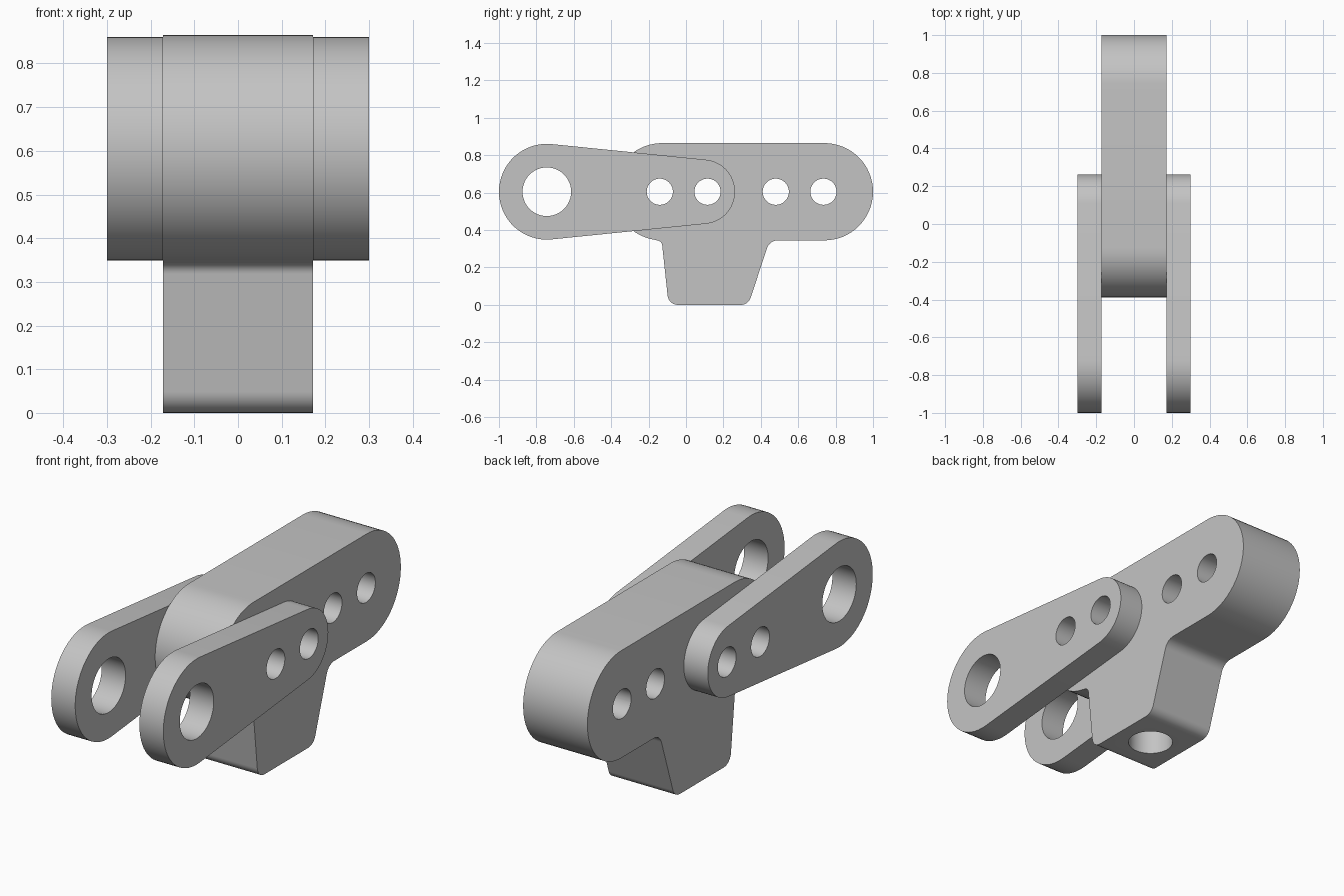
import bpy, bmesh, math
from mathutils import Vector, Matrix

cube = bpy.data.objects.get("Cube")
if cube:
    bpy.data.objects.remove(cube, do_unlink=True)

AXIS_Z = 0.605      # height shared by all pin holes
HALF_BLOCK = 0.172  # half thickness of the central block
OUTER = 0.30        # outer face of the side plates

grey = bpy.data.materials.new("plain grey")
grey.use_nodes = True
grey.diffuse_color = (0.55, 0.55, 0.55, 1)
grey.node_tree.nodes["Principled BSDF"].inputs["Base Color"].default_value = (0.55, 0.55, 0.55, 1)


def arc(y, z, r, start, end, steps=32):
    """Points of a circular arc in the y-z plane, angles in degrees."""
    angles = [math.radians(start + (end - start) * i / steps) for i in range(steps + 1)]
    return [Vector((y + r * math.cos(a), z + r * math.sin(a))) for a in angles]


def fillet(before, corner, after, r, steps=8):
    """Round one corner of an outline with a tangent arc."""
    p, a, b = Vector(corner), Vector(before), Vector(after)
    u, v = (a - p).normalized(), (b - p).normalized()
    half = u.angle(v) / 2
    centre = p + (u + v).normalized() * r / math.sin(half)
    start = p + u * r / math.tan(half) - centre
    end = p + v * r / math.tan(half) - centre
    turn = start.angle_signed(end)
    return [centre + Matrix.Rotation(-turn * i / steps, 2) @ start for i in range(steps + 1)]


def extrude(name, outline, x0, x1):
    """Solid from a y-z outline stretched between two x positions."""
    bm = bmesh.new()
    face = bm.faces.new([bm.verts.new((x0, p.x, p.y)) for p in outline])
    new = bmesh.ops.extrude_face_region(bm, geom=[face])["geom"]
    moved = [g for g in new if isinstance(g, bmesh.types.BMVert)]
    bmesh.ops.translate(bm, verts=moved, vec=(x1 - x0, 0, 0))
    bmesh.ops.recalc_face_normals(bm, faces=bm.faces)
    mesh = bpy.data.meshes.new(name)
    bm.to_mesh(mesh)
    bm.free()
    mesh.materials.append(grey)
    obj = bpy.data.objects.new(name, mesh)
    bpy.context.collection.objects.link(obj)
    return obj


def drill(obj, r, depth, location, rotation):
    """Cut a round hole and discard the cutter."""
    bpy.ops.mesh.primitive_cylinder_add(vertices=48, radius=r, depth=depth,
                                        location=location, rotation=rotation)
    cutter = bpy.context.object
    cutter.hide_render = True
    cutter.data.materials.append(grey)
    mod = obj.modifiers.new("hole", 'BOOLEAN')
    mod.operation, mod.solver, mod.object = 'DIFFERENCE', 'EXACT', cutter
    bpy.context.view_layer.objects.active = obj
    bpy.ops.object.modifier_apply(modifier=mod.name)
    bpy.data.objects.remove(cutter, do_unlink=True)


def cross_hole(obj, y, r):
    drill(obj, r, 2, (0, y, AXIS_Z), (0, math.pi / 2, 0))


def finish(obj):
    bpy.ops.object.select_all(action='DESELECT')
    obj.select_set(True)
    bpy.context.view_layer.objects.active = obj
    bpy.ops.object.shade_smooth_by_angle(angle=math.radians(30))


# Central block: rounded bar with a tapered foot
R = 0.26
under = AXIS_Z - R
foot = [(0.74, under), (0.447, under), (0.333, 0), (-0.093, 0), (-0.13, under), (-0.2, under)]
radii = [0.06, 0.055, 0.055, 0.03]
outline = arc(-0.128, AXIS_Z, R, 262, 90) + arc(0.74, AXIS_Z, R, 90, -90)
for i, r in enumerate(radii):
    outline += fillet(foot[i], foot[i + 1], foot[i + 2], r)
block = extrude("central_block", outline, -HALF_BLOCK, HALF_BLOCK)
for y in (-0.14, 0.115, 0.48, 0.735):
    cross_hole(block, y, 0.07)
# Blind socket in the underside of the foot
drill(block, 0.103, 0.7, (0, 0.12, 0), (0, 0, 0))
finish(block)

# Side plates: tapered links with a large eye at the front
BIG, SMALL, Y_BIG, Y_SMALL = 0.256, 0.172, -0.744, 0.09
tilt = math.degrees(math.asin((BIG - SMALL) / (Y_SMALL - Y_BIG)))
link = (arc(Y_BIG, AXIS_Z, BIG, 90 - tilt, 270 + tilt)
        + arc(Y_SMALL, AXIS_Z, SMALL, tilt - 90, 90 - tilt))
for name, side in (("left_plate", 1), ("right_plate", -1)):
    plate = extrude(name, link, side * HALF_BLOCK, side * OUTER)
    cross_hole(plate, Y_BIG, 0.13)
    for y in (-0.14, 0.115):
        cross_hole(plate, y, 0.07)
    finish(plate)
